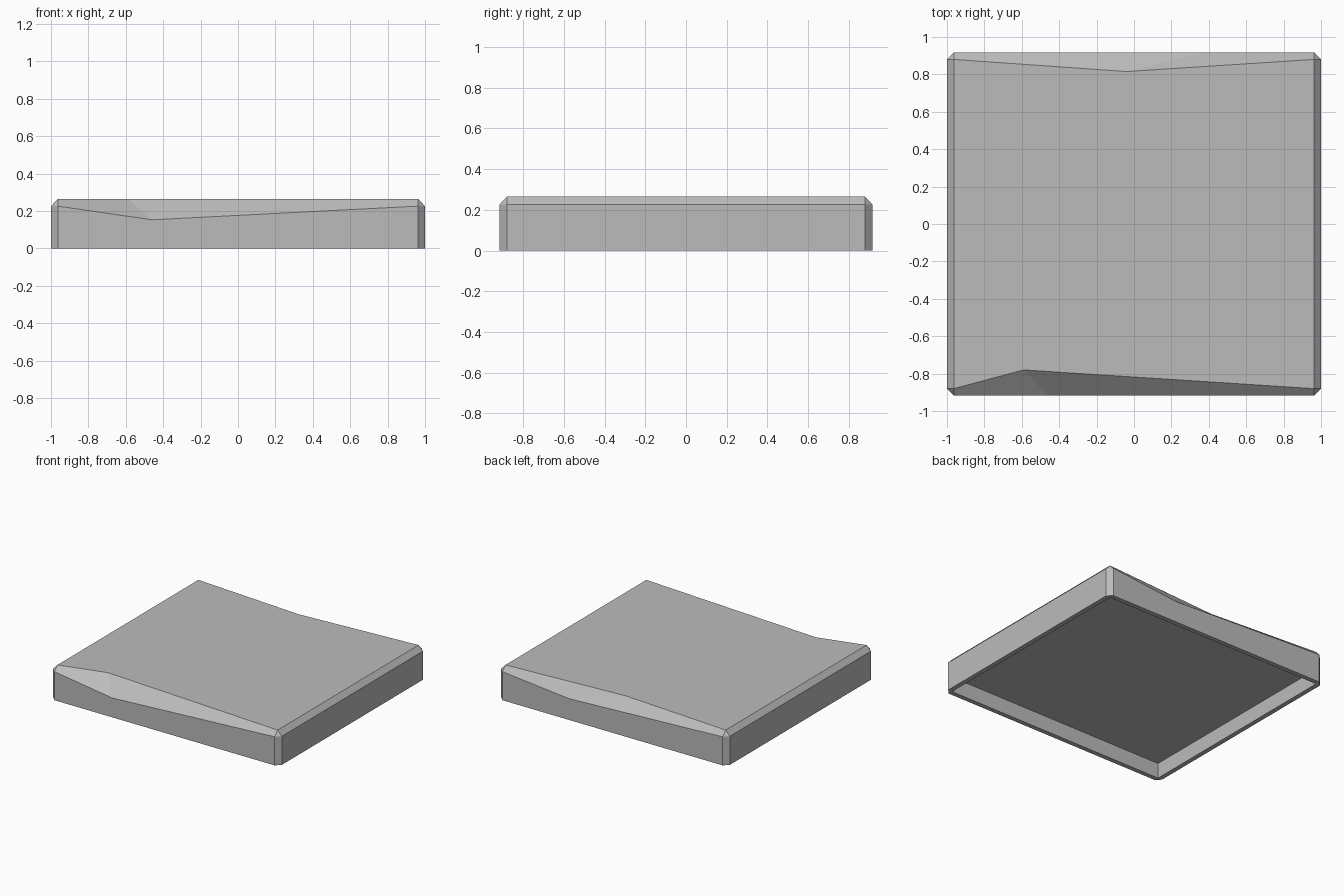
import bpy
import bmesh

cube = bpy.data.objects.get("Cube")
if cube:
    bpy.data.objects.remove(cube, do_unlink=True)

# Half sizes of the slab and width of its chamfered edges
HX, HY, C = 1.0, 0.917, 0.037
IX, IY = HX - C, HY - C
TOP, EDGE, CEILING = 0.265, 0.226, 0.12


def ring(cx, cy, z, front, back):
    """Outline with corners cut by cx, cy and one worn point front and back."""
    return [(-HX + C, -cy, z), front, (HX - C, -cy, z), (cx, -IY, z),
            (cx, IY, z), (HX - C, cy, z), back, (-HX + C, cy, z),
            (-cx, IY, z), (-cx, -IY, z)]


# From the recess ceiling, out around the rim, up the walls to the top
rings = [
    ring(IX, IY, CEILING, (0, -IY, CEILING), (0, IY, CEILING)),
    ring(IX, IY, 0, (0, -IY, 0), (0, IY, 0)),
    ring(HX, HY, 0, (-0.46, -HY, 0), (0.38, HY, 0)),
    ring(HX, HY, EDGE, (-0.46, -HY, 0.153), (0.38, HY, 0.168)),
    ring(IX, IY, TOP, (-0.59, -0.78, TOP), (-0.04, 0.815, TOP)),
]

bm = bmesh.new()
loops = [[bm.verts.new(p) for p in r] for r in rings]
for low, high in zip(loops, loops[1:]):
    for i in range(len(low)):
        j = (i + 1) % len(low)
        bm.faces.new((low[i], low[j], high[j], high[i]))
bm.faces.new(loops[-1])
bm.faces.new(loops[0][::-1])

# Merge the doubled points at the square corners
bmesh.ops.remove_doubles(bm, verts=bm.verts, dist=0.001)
bmesh.ops.recalc_face_normals(bm, faces=bm.faces)

mesh = bpy.data.meshes.new("stone_slab")
bm.to_mesh(mesh)
bm.free()
slab = bpy.data.objects.new("stone_slab", mesh)
bpy.context.collection.objects.link(slab)

# Plain grey stone
stone = bpy.data.materials.new("grey_stone")
stone.use_nodes = True
grey = (0.5, 0.5, 0.5, 1)
stone.diffuse_color = grey
stone.node_tree.nodes["Principled BSDF"].inputs["Base Color"].default_value = grey
mesh.materials.append(stone)
